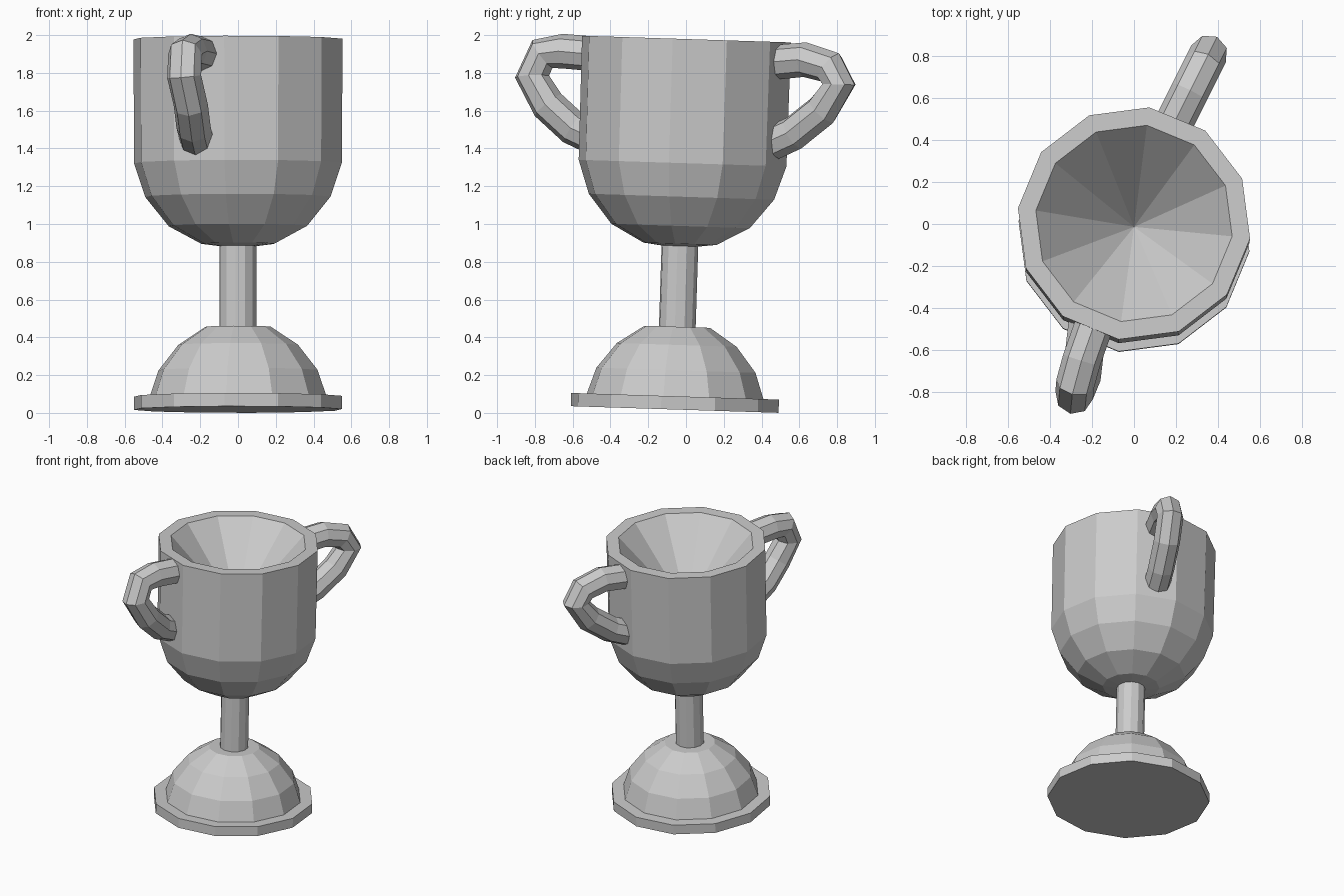
import bpy, bmesh, math
from mathutils import Matrix, Vector

if "Cube" in bpy.data.objects:
    bpy.data.objects.remove(bpy.data.objects["Cube"])

SIDES = 12
TURN = math.radians(-7.5)
# the whole cup leans slightly towards the back
LEAN = Matrix.Translation((0, -0.06, 0.018)) @ Matrix.Rotation(-0.032, 4, 'X')


def lathe(name, profile):
    """Revolve (radius, z) points; a zero radius becomes a single pole."""
    bm = bmesh.new()
    rings = []
    for r, z in profile:
        if r == 0:
            rings.append([bm.verts.new((0, 0, z))])
        else:
            rings.append([bm.verts.new((r * math.cos(TURN + 2 * math.pi * i / SIDES),
                                        r * math.sin(TURN + 2 * math.pi * i / SIDES), z))
                          for i in range(SIDES)])
    for a, b in zip(rings, rings[1:]):
        for i in range(SIDES):
            j = (i + 1) % SIDES
            quad = [a[i % len(a)], a[j % len(a)], b[j % len(b)], b[i % len(b)]]
            bm.faces.new(list(dict.fromkeys(quad)))
    for ring in (rings[0], rings[-1]):
        if len(ring) > 1:
            bm.faces.new(ring)
    bmesh.ops.recalc_face_normals(bm, faces=bm.faces)
    bm.transform(LEAN)
    mesh = bpy.data.meshes.new(name)
    bm.to_mesh(mesh)
    bm.free()
    obj = bpy.data.objects.new(name, mesh)
    bpy.context.collection.objects.link(obj)
    return obj


def handle(name, points, radius):
    """Eight-sided tube along a bent path."""
    curve = bpy.data.curves.new(name, 'CURVE')
    curve.dimensions = '3D'
    curve.bevel_depth = radius
    curve.bevel_resolution = 2
    curve.use_fill_caps = True
    spline = curve.splines.new('POLY')
    spline.points.add(len(points) - 1)
    for p, co in zip(spline.points, points):
        p.co = (*co, 1)
    spline.use_smooth = False
    obj = bpy.data.objects.new(name, curve)
    bpy.context.collection.objects.link(obj)
    return obj


# foot: flat plate with a dome on it
lathe("base_plate", [(0.555, 0), (0.555, 0.07)])
lathe("base_dome", [(0.475, 0.06), (0.425, 0.208), (0.32, 0.342), (0.175, 0.438)])

# stem
lathe("stem", [(0.098, 0.42), (0.098, 0.88)])

# bowl with a conical hollow
lathe("bowl", [(0.10, 0.866), (0.195, 0.878), (0.37, 0.972), (0.495, 1.127),
               (0.555, 1.305), (0.558, 1.962), (0.472, 1.962), (0, 1.45)])

# two ear handles, bent a little differently
back_path = [(0.46, 1.855), (0.63, 1.87), (0.76, 1.83), (0.81, 1.74),
             (0.72, 1.60), (0.57, 1.48), (0.46, 1.43)]
handle("back_handle", [(0.2 + 0.5 * (y - 0.5), y, z) for y, z in back_path], 0.092)
handle("front_handle", [(-0.19, -0.48, 1.90), (-0.25, -0.65, 1.915), (-0.28, -0.76, 1.90),
                        (-0.285, -0.815, 1.78), (-0.25, -0.73, 1.63),
                        (-0.235, -0.60, 1.51), (-0.22, -0.47, 1.45)], 0.092)
